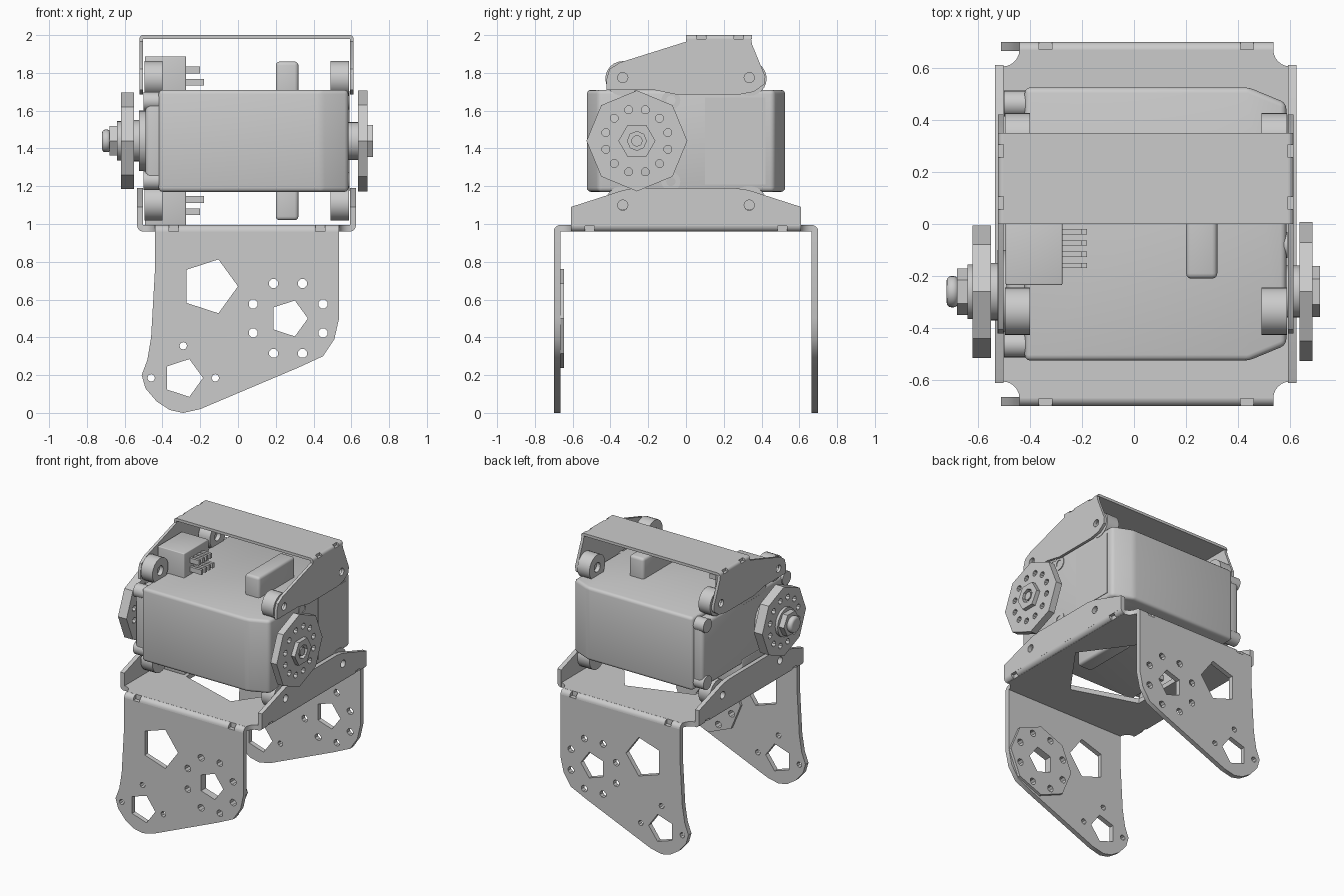
import bpy, bmesh
from math import sin, cos, pi, radians

if "Cube" in bpy.data.objects:
    bpy.data.objects.remove(bpy.data.objects["Cube"])


def arc(cx, cy, r, a0, a1, n=6):
    return [(cx + r * cos(radians(a0 + (a1 - a0) * i / n)),
             cy + r * sin(radians(a0 + (a1 - a0) * i / n))) for i in range(n + 1)]


def ngon(cx, cy, r, n=24, a0=0):
    return arc(cx, cy, r, a0, a0 + 360, n)[:-1]


def ring(cx, cy, radius, count, r, a0=0, n=8):
    return [ngon(x, y, r, n, 22.5) for x, y in ngon(cx, cy, radius, count, a0)]


def rect(u0, u1, v0, v1):
    return [(u0, v0), (u1, v0), (u1, v1), (u0, v1)]


def slab(name, outline, axis, lo, hi, holes=(), bevel=0):
    """Flat outline with holes, extruded along an axis from lo to hi."""
    lo, hi = min(lo, hi), max(lo, hi)
    cu = bpy.data.curves.new(name, 'CURVE')
    cu.dimensions, cu.fill_mode, cu.extrude = '2D', 'BOTH', (hi - lo) / 2
    for pts in [outline, *holes]:
        sp = cu.splines.new('POLY')
        sp.points.add(len(pts) - 1)
        for p, (u, v) in zip(sp.points, pts):
            p.co = (u, v, 0, 1)
        sp.use_cyclic_u = True
    tmp = bpy.data.objects.new(name + "_tmp", cu)
    bpy.context.collection.objects.link(tmp)
    dg = bpy.context.evaluated_depsgraph_get()
    me = bpy.data.meshes.new_from_object(tmp.evaluated_get(dg))
    bpy.data.objects.remove(tmp)
    bpy.data.curves.remove(cu)
    bm = bmesh.new()
    bm.from_mesh(me)
    bmesh.ops.remove_doubles(bm, verts=bm.verts, dist=1e-5)
    for v in bm.verts:
        a, b, w = v.co.x, v.co.y, v.co.z + (lo + hi) / 2
        v.co = {'x': (w, a, b), 'y': (a, w, b), 'z': (a, b, w)}[axis]
    bmesh.ops.recalc_face_normals(bm, faces=bm.faces)
    if not holes:
        bmesh.ops.dissolve_limit(bm, angle_limit=0.01, verts=bm.verts, edges=bm.edges)
    if bevel:
        edges = [e for e in bm.edges if len(e.link_faces) == 2 and e.calc_face_angle() > 0.3]
        bmesh.ops.bevel(bm, geom=edges, offset=bevel, segments=3, profile=0.5,
                        affect='EDGES', clamp_overlap=True)
    bmesh.ops.recalc_face_normals(bm, faces=bm.faces)
    bm.to_mesh(me)
    bm.free()
    me.name = name
    ob = bpy.data.objects.new(name, me)
    bpy.context.collection.objects.link(ob)
    return ob


def bend(name, axis, cu, cv, r, a0, lo, hi, notches):
    """Quarter-round sheet bend, interrupted at small relief notches."""
    cuts = [lo] + [n + s for n in notches for s in (-0.025, 0.025)] + [hi]
    for a, b in zip(cuts[::2], cuts[1::2]):
        slab(name, [(cu, cv)] + arc(cu, cv, r, a0, a0 + 90), axis, a, b)


# ---- lower bracket ----
leg = [(-.44, .96), (-.44, .75), (-.46, .4), (-.48, .28), (-.51, .2), (-.49, .13), (-.43, .06),
       (-.36, .015), (-.29, 0), (-.2, .02), (.32, .24), (.45, .3), (.51, .39), (.535, .5), (.535, .96)]
hub_holes = [ngon(.27, .5, .1, 5)] + ring(.265, .5, .2, 8, .025, 22.5)
leg_holes = hub_holes + [ngon(-.15, .67, .15, 5), ngon(-.29, .185, .105, 5)] + \
    [ngon(x, z, .02, 8) for x, z in ((-.29, .355), (-.46, .185), (-.12, .185))]
for s, label in ((-1, "front"), (1, "back")):
    slab(label + "_leg", leg, 'y', s * .665, s * .7, leg_holes)
    bend(label + "_leg_bend", 'x', s * .665, .96, .035, 0 if s > 0 else 90, -.44, .535, (-.34, .435))
slab("leg_inner_plate", ngon(.27, .5, .263, 8), 'y', -.666, -.645, hub_holes)

base = (arc(.6, .67, .065, 270, 180) + arc(-.505, .67, .065, 360, 270) +
        arc(-.505, -.67, .065, 90, 0) + arc(.6, -.67, .065, 180, 90))
slab("base_plate", base, 'z', .96, .995, [ngon(.09, 0, .42, 5)])

flange = [(-.61, .99), (-.61, 1.09), (-.33, 1.18), (-.26, 1.19), (.26, 1.19), (.33, 1.18), (.61, 1.09), (.61, .99)]
cap = [(-.42, 1.71), (-.42, 1.77), (-.405, 1.82), (-.35, 1.855), (0, 1.965), (0, 1.98), (.345, 1.98),
       (.35, 1.95), (.42, 1.78), (.415, 1.74), (.36, 1.7), (.28, 1.685), (-.05, 1.685), (-.17, 1.71)]
for s, label, x in ((-1, "left", -.502), (1, "right", .592)):
    slab(label + "_lower_flange", flange, 'x', x, x + s * .032,
         [ngon(y, 1.1, .027, 16) for y in (-.335, .335)])
    bend(label + "_lower_bend", 'y', x, .992, .032, 270 if s > 0 else 180, -.61, .61, (-.51, .51))
    # ---- upper bracket sides ----
    slab(label + "_upper_flange", cap, 'x', x, x + s * .02,
         [ngon(y, 1.775, .027, 16) for y in (-.335, .335)])
    bend(label + "_upper_bend", 'y', x, 1.98, .02, 0 if s > 0 else 90, 0, .35, (.08, .28))
slab("upper_plate", rect(-.502, .592, 0, .35), 'z', 1.98, 2.0)

# ---- motor body ----
MID = 1.44
body = [(-.42, -.525), (.44, -.525), (.585, -.465), (.585, .465), (.44, .525), (-.42, .525)]
slab("motor_body", body, 'z', 1.17, 1.71, bevel=.022)
slab("motor_end_cap", rect(-.505, .505, 1.2, 1.68), 'x', -.49, -.38, bevel=.025)
slab("motor_side_panel", rect(.1, .42, 1.21, 1.67), 'x', .57, .589)

for s, label in ((1, "top"), (-1, "bottom")):
    for y in (-.335, .335):
        z = MID + s * .33
        for side, x0, x1 in (("left", -.495, -.4), ("right", .49, .588)):
            slab(f"{label}_{side}_boss", ngon(y, z, .092), 'x', x0, x1, [ngon(y, z, .035, 16)])
            slab(f"{label}_{side}_boss_core", ngon(y, z, .06), 'x', x0 + .03, x1 - .03)
        slab(label + "_corner_boss", ngon(y * 1.38, MID + s * .21, .05), 'x', -.5, -.38)
    slab(label + "_screw_boss", ngon(-.08, MID + s * .215, .05), 'x', .52, .59,
         [ngon(-.08, MID + s * .215, .025, 12)])
    # rounded block and pin connector
    slab(label + "_cable_block", rect(-.21, .21, *sorted((MID + s * .2, MID + s * .42))),
         'x', .2, .32, bevel=.02)
    slab(label + "_connector", rect(-.235, .05, *sorted((MID + s * .2, MID + s * .448))),
         'x', -.493, -.275, bevel=.006)
    for i in range(4):
        y = -.03 - .043 * i
        for dz, x1 in ((.31, -.18), (.375, -.2)):
            slab(label + "_pin", rect(y - .01, y + .01, MID + s * dz - .018, MID + s * dz + .018), 'x', -.3, x1)

# ---- output horns, hubs and screws ----
HY = -.26


def disc(name, r, x0, x1, n=24, holes=(), bevel=0):
    slab(name, ngon(HY, MID, r, n), 'x', x0, x1, holes, bevel)


horn_holes = ring(HY, MID, .17, 12, .022, 15)
disc("right_horn", .267, .635, .685, 8, horn_holes)
disc("right_hub", .1, .57, .64)
disc("right_nut", .098, .68, .715, 6, [ngon(HY, MID, .05, 8)])
disc("right_screw", .03, .68, .71, 12)

disc("left_horn", .255, -.62, -.55, 8, horn_holes)
disc("left_boss", .16, -.525, -.47)
disc("left_hub", .11, -.56, -.51)
disc("left_washer", .105, -.64, -.61)
disc("left_nut", .09, -.68, -.635, 6)
disc("left_screw_head", .06, -.72, -.675, 24, bevel=.018)

# ---- shading ----
bpy.ops.object.select_all(action='SELECT')
bpy.context.view_layer.objects.active = bpy.context.selected_objects[0]
bpy.ops.object.shade_smooth_by_angle(angle=radians(35))
bpy.ops.object.select_all(action='DESELECT')
